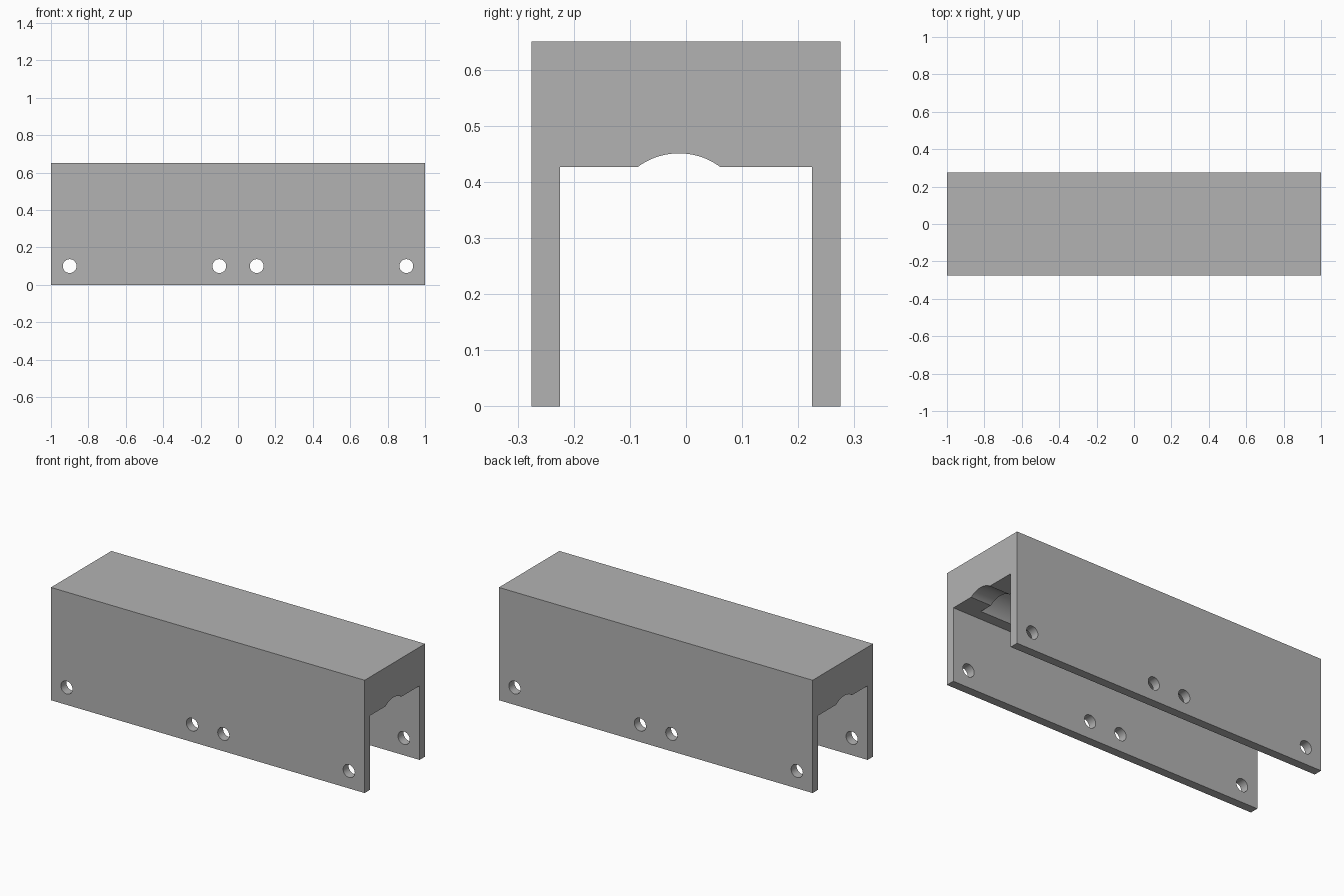
import bpy, bmesh
from math import pi, radians

cube = bpy.data.objects.get("Cube")
if cube:
    bpy.data.objects.remove(cube, do_unlink=True)

LENGTH, HALF_W, WALL = 2.0, 0.275, 0.05
TOP, CEILING = 0.65, 0.427
GROOVE_Y, GROOVE_Z = -0.0125, 0.328

grey = bpy.data.materials.new("plain_grey")
grey.use_nodes = True
colour = (0.45, 0.45, 0.45, 1)
grey.diffuse_color = colour
grey.node_tree.nodes["Principled BSDF"].inputs["Base Color"].default_value = colour


def channel_body():
    """U-shaped cross-section extruded along x."""
    inner = HALF_W - WALL
    half = [(HALF_W, TOP), (HALF_W, 0), (inner, 0), (inner, CEILING)]
    profile = half + [(-y, z) for y, z in reversed(half)]
    bm = bmesh.new()
    face = bm.faces.new([bm.verts.new((-LENGTH / 2, y, z)) for y, z in profile])
    ext = bmesh.ops.extrude_face_region(bm, geom=[face])
    verts = [v for v in ext["geom"] if isinstance(v, bmesh.types.BMVert)]
    bmesh.ops.translate(bm, verts=verts, vec=(LENGTH, 0, 0))
    bmesh.ops.recalc_face_normals(bm, faces=bm.faces)
    mesh = bpy.data.meshes.new("channel_cover")
    bm.to_mesh(mesh)
    bm.free()
    obj = bpy.data.objects.new("channel_cover", mesh)
    bpy.context.collection.objects.link(obj)
    mesh.materials.append(grey)
    return obj


def cut_cylinder(target, radius, depth, location, rotation, sides):
    """Subtract a cylinder from the target, then discard the cutter."""
    bpy.ops.mesh.primitive_cylinder_add(vertices=sides, radius=radius, depth=depth,
                                        location=location, rotation=rotation)
    cutter = bpy.context.object
    cutter.hide_render = True
    cutter.data.materials.append(grey)
    mod = target.modifiers.new("cut", "BOOLEAN")
    mod.operation, mod.solver, mod.object = "DIFFERENCE", "EXACT", cutter
    bpy.ops.object.select_all(action="DESELECT")
    bpy.context.view_layer.objects.active = target
    target.select_set(True)
    bpy.ops.object.modifier_apply(modifier=mod.name)
    bpy.data.objects.remove(cutter, do_unlink=True)


cover = channel_body()

# Narrow groove through both ends, and the wider pocket between them
along_x = (0, pi / 2, 0)
axis = (0, GROOVE_Y, GROOVE_Z)
cut_cylinder(cover, 0.123, LENGTH + 0.2, axis, along_x, 96)
cut_cylinder(cover, 0.181, 1.74, axis, along_x, 96)

# Screw holes through both side walls
for x in (-0.9, -0.1, 0.1, 0.9):
    cut_cylinder(cover, 0.037, 1, (x, 0, 0.1), (pi / 2, 0, 0), 32)

bpy.ops.object.shade_smooth_by_angle(angle=radians(30))
